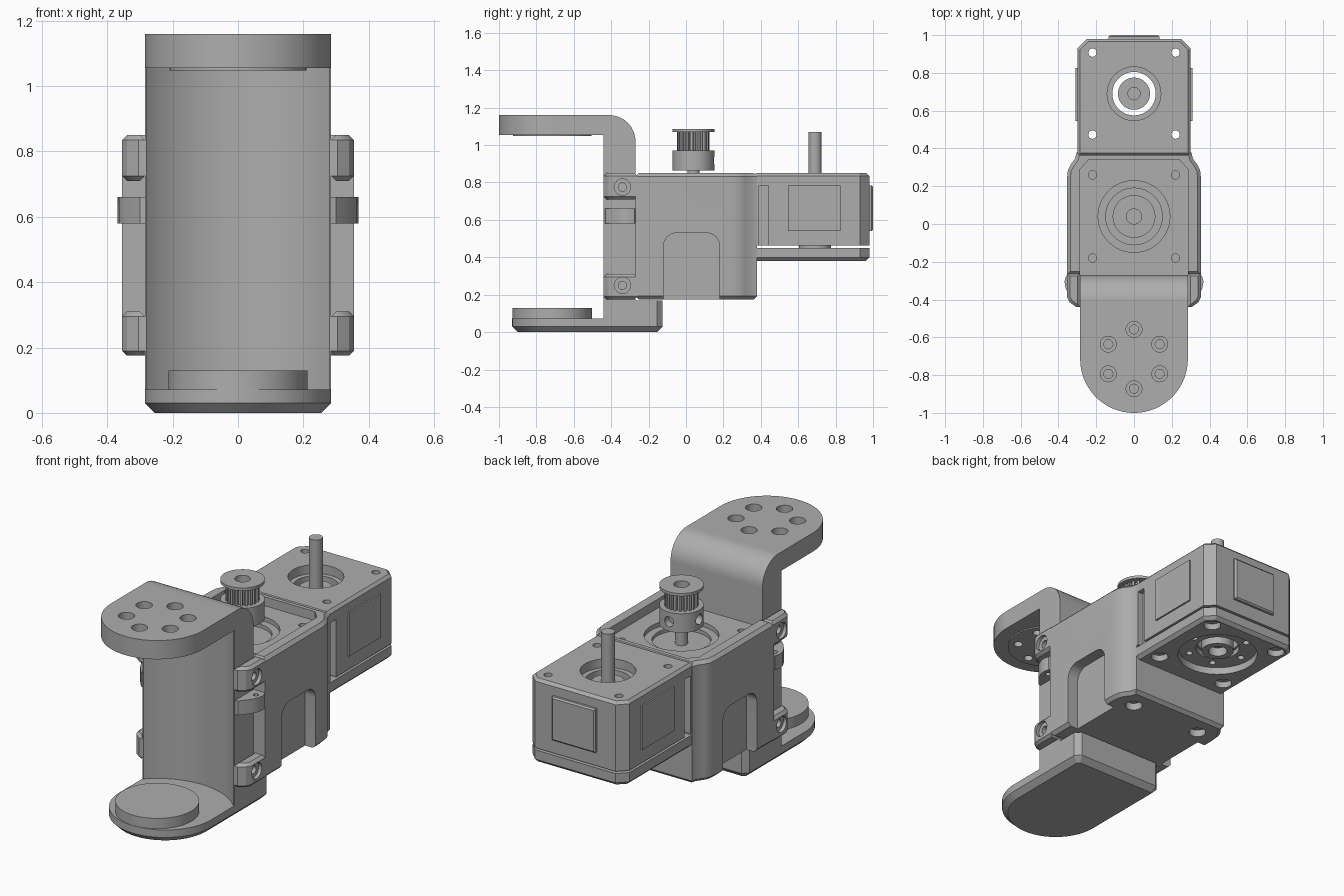
import bpy, bmesh
from math import sin, cos, pi, radians
from mathutils import Vector

old = bpy.data.objects.get("Cube")
if old:
    bpy.data.objects.remove(old, do_unlink=True)

grey = bpy.data.materials.new("mid_grey")
grey.use_nodes = True
grey.diffuse_color = (0.42, 0.42, 0.42, 1)
grey.node_tree.nodes["Principled BSDF"].inputs["Base Color"].default_value = (0.42, 0.42, 0.42, 1)
parts = []


def arc(cu, cv, r, a0, a1, n=12):
    return [(cu + r * cos(radians(a0 + (a1 - a0) * i / n)),
             cv + r * sin(radians(a0 + (a1 - a0) * i / n))) for i in range(n + 1)]


def circle(cu, cv, r, n=48):
    return arc(cu, cv, r, 0, 360, n)[:-1]


def rect(u0, u1, v0, v1):
    return [(u0, v0), (u1, v0), (u1, v1), (u0, v1)]


def mirrored(half):
    """Close a right-hand outline (running front to back) across x = 0."""
    return half + [(-u, v) for u, v in reversed(half) if u > 1e-5]


def prism(name, outline, w0, w1, axis="z", low=0, high=0):
    """Extrude an outline along an axis, with optional chamfers on either end."""
    def place(u, v, w):
        return {"z": (u, v, w), "x": (w, u, v), "y": (v, w, u)}[axis]
    bm = bmesh.new()
    base = bm.faces.new([bm.verts.new(place(u, v, w0)) for u, v in outline])
    made = bmesh.ops.extrude_face_region(bm, geom=[base], use_keep_orig=True)["geom"]
    cap = [g for g in made if isinstance(g, bmesh.types.BMFace)][0]
    shift = Vector(place(0, 0, w1 - w0))
    bmesh.ops.translate(bm, vec=shift, verts=list(cap.verts))
    for face, size in ((base, low), (cap, high)):
        if size:
            bmesh.ops.bevel(bm, geom=list(face.edges), offset=size, segments=1,
                            affect="EDGES", profile=0.5)
    bmesh.ops.recalc_face_normals(bm, faces=bm.faces)
    mesh = bpy.data.meshes.new(name)
    bm.to_mesh(mesh)
    bm.free()
    mesh.materials.append(grey)
    obj = bpy.data.objects.new(name, mesh)
    bpy.context.collection.objects.link(obj)
    parts.append(obj)
    return obj


def cut(obj, outline, w0, w1, axis="z"):
    """Subtract a prism from a part."""
    tool = prism("cutter", outline, w0, w1, axis)
    parts.remove(tool)
    tool.hide_render = True
    mod = obj.modifiers.new("cut", "BOOLEAN")
    mod.operation, mod.solver, mod.object = "DIFFERENCE", "EXACT", tool
    graph = bpy.context.evaluated_depsgraph_get()
    mesh = bpy.data.meshes.new_from_object(obj.evaluated_get(graph))
    obj.modifiers.clear()
    obj.data = mesh
    bpy.data.objects.remove(tool, do_unlink=True)


# Bracket: top plate with six counterbored holes
W, ARM = 0.285, -0.715
top_plate = prism("bracket_top_plate",
                  arc(0, ARM, W, 180, 360, 40) + [(W, -0.44), (-W, -0.44)], 1.055, 1.16)
pad = prism("bracket_top_pad", circle(0, ARM, 0.21), 1.048, 1.056)
for i in range(6):
    a = pi / 2 + i * pi / 3
    x, y = 0.157 * cos(a), ARM + 0.157 * sin(a)
    cut(top_plate, circle(x, y, 0.042, 24), 1.12, 1.2)
    cut(top_plate, circle(x, y, 0.024, 24), 1.0, 1.13)
    cut(pad, circle(x, y, 0.024, 24), 1.0, 1.13)

# Bracket: upright wall with rounded top corner and concave front
wall = prism("bracket_wall", [(-0.44, 0.07), (-0.27, 0.07)]
             + arc(-0.41, 1.02, 0.14, 0, 90) + [(-0.44, 1.16)], -W, W, "x")
cut(wall, circle(0, ARM, 0.392, 96), 0.071, 1.055)

# Bracket: foot plate, boss and rear block
foot = arc(0, -0.645, W, 180, 360, 40) + [(W, -0.155), (W - 0.03, -0.125),
                                         (0.03 - W, -0.125), (-W, -0.155)]
prism("bracket_foot", foot, 0, 0.072, low=0.03)
prism("foot_boss", circle(0, ARM, 0.213, 64), 0.07, 0.13)
prism("foot_rear_block", [(-W, -0.28), (W, -0.28), (W, -0.155), (W - 0.03, -0.125),
                          (0.03 - W, -0.125), (-W, -0.155)], 0.07, 0.17)

# Front housing
BOT, TOP, HUB = 0.175, 0.85, 0.04
body = prism("front_housing", mirrored([(0.355, -0.27), (0.355, 0.24), (0.35, 0.285),
             (0.335, 0.315), (0.312, 0.345), (0.303, 0.38)]), BOT, TOP, low=0.018, high=0.018)
cut(body, mirrored([(W, -0.4), (W, 0.29), (0.24, 0.34)]), 0.80, 1)
cut(body, circle(0, HUB, 0.19), 0.775, 0.9)
cut(body, circle(0, HUB, 0.15), 0.755, 0.9)
notch = [(-0.12, 0.1), (0.18, 0.1)] + arc(0.11, 0.46, 0.07, 0, 90, 8) + arc(-0.05, 0.46, 0.07, 90, 180, 8)
for s in (-1, 1):
    cut(body, notch, s * 0.29, s * 0.45, "x")
    for y in (HUB - 0.22, HUB + 0.22):
        cut(body, circle(s * 0.22, y, 0.022, 20), 0.72, 0.9)
        cut(body, circle(s * 0.22, y, 0.045, 24), 0.1, 0.215)

# Screw ears and side tabs at the front of the housing
for s, side in ((-1, "right"), (1, "left")):
    ear_plan = [(s * x, y) for x, y in ((0.285, -0.44), (0.305, -0.44), (0.34, -0.415),
                                        (0.355, -0.385), (0.355, -0.26), (0.285, -0.26))]
    for z0, z1, zs, level in ((BOT, 0.31, 0.25, "lower"), (0.71, TOP, 0.775, "upper")):
        ear = prism(f"{side}_{level}_ear", ear_plan, z0, z1, low=0.015, high=0.015)
        cut(ear, circle(-0.34, zs, 0.044, 24), s * 0.335, s * 0.4, "x")
        cut(ear, circle(-0.34, zs, 0.022, 24), s * 0.295, s * 0.4, "x")
    tab = prism(f"{side}_tab", [(s * x, y) for x, y in (
        (0.28, -0.435), (0.30, -0.43), (0.345, -0.375), (0.362, -0.34), (0.368, -0.305),
        (0.36, -0.275), (0.34, -0.26), (0.28, -0.26))], 0.58, 0.66)
    cut(tab, circle(s * 0.332, -0.315, 0.014, 16), 0.5, 0.7)

# Rear motor housing and the cover beneath it
AXIS = 0.69
rear_plan = mirrored([(0.30, 0.36), (0.30, 0.93), (0.25, 0.98)])
motor = prism("motor_housing", rear_plan, 0.462, TOP, high=0.015)
cover = prism("motor_cover", rear_plan, 0.38, 0.45, low=0.018)
cut(motor, circle(0, AXIS, 0.142), 0.80, 0.9)
cut(cover, circle(0, AXIS, 0.21), 0.3, 0.42)
for obj in (motor, cover):
    cut(obj, circle(0, AXIS, 0.115), 0.3, 0.9)
    for s in (-1, 1):
        for y in (AXIS - 0.217, AXIS + 0.217):
            cut(obj, circle(s * 0.22, y, 0.022, 20), 0.3, 0.9)
for s, side in ((-1, "right"), (1, "left")):
    cut(motor, rect(0.39, 0.44, 0.4, 0.785), s * 0.265, s * 0.4, "x")
    for y in (AXIS - 0.217, AXIS + 0.217):
        cut(cover, circle(s * 0.22, y, 0.045, 24), 0.3, 0.415)
    prism(f"{side}_motor_panel", rect(0.545, 0.825, 0.54, 0.785), s * 0.295, s * 0.309, "x")
for i in range(6):
    a = i * pi / 3
    cut(cover, circle(0.16 * cos(a), AXIS + 0.16 * sin(a), 0.018, 16), 0.3, 0.44)
prism("back_motor_panel", rect(0.54, 0.785, -0.135, 0.135), 0.97, 1.0, "y", high=0.008)

# Motor rotor hub and shaft
rotor = prism("motor_rotor", circle(0, AXIS, 0.085), 0.40, 0.79)
cut(rotor, circle(0, AXIS, 0.05), 0.3, 0.45)
prism("motor_shaft", circle(0, AXIS, 0.035, 32), 0.44, 1.07)

# Pulley: shaft, collar with two set-screw holes, toothed drum and flange
prism("pulley_shaft", circle(0, HUB, 0.032, 32), 0.74, 1.0)
collar = prism("pulley_collar", circle(0, HUB, 0.113), 0.865, 0.972)
cut(collar, circle(0.918, 0, 0.028, 20), HUB + 0.07, HUB + 0.2, "y")
cut(collar, circle(HUB, 0.918, 0.028, 20), -0.2, -0.07, "x")
teeth = []
for i in range(20):
    for step, r in ((0, 0.07), (0.35, 0.07), (0.45, 0.087), (0.9, 0.087)):
        a = (i + step) * pi / 10
        teeth.append((r * cos(a), HUB + r * sin(a)))
drum = prism("pulley_teeth", teeth, 0.97, 1.072)
flange = prism("pulley_flange", circle(0, HUB, 0.113), 1.07, 1.086)
for obj in (drum, flange):
    cut(obj, circle(0, HUB, 0.04, 32), 1.02, 1.2)

# Smooth the round faces and keep the edges sharp
bpy.ops.object.select_all(action="DESELECT")
for obj in parts:
    obj.select_set(True)
bpy.context.view_layer.objects.active = parts[0]
bpy.ops.object.shade_smooth_by_angle(angle=radians(25))
